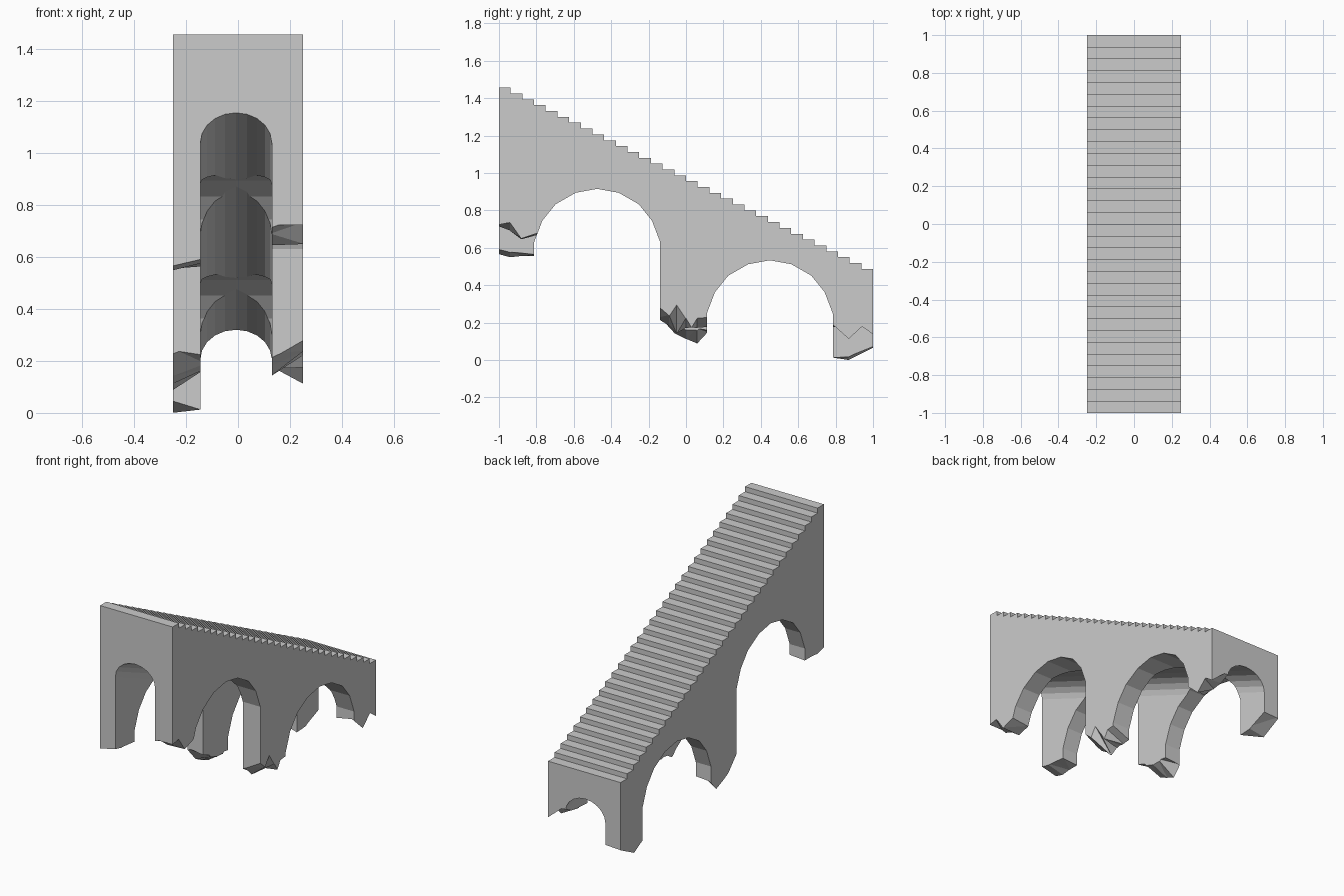
import bpy, bmesh
from math import cos, sin, pi

if "Cube" in bpy.data.objects:
    bpy.data.objects.remove(bpy.data.objects["Cube"])

W = 0.25        # half width of the bridge
BASE = -0.15    # legs run down to here before their ragged ends are cut


def loft(name, a, b, tri=False):
    """Closed solid between two matching loops of 3D points."""
    bm = bmesh.new()
    va = [bm.verts.new(p) for p in a]
    vb = [bm.verts.new(p) for p in b]
    n = len(a)
    bm.faces.new(va)
    bm.faces.new(vb[::-1])
    for i in range(n):
        j = (i + 1) % n
        bm.faces.new((va[j], va[i], vb[i], vb[j]))
    if tri:
        bmesh.ops.triangulate(bm, faces=bm.faces[:])
    bmesh.ops.recalc_face_normals(bm, faces=bm.faces[:])
    me = bpy.data.meshes.new(name)
    bm.to_mesh(me)
    bm.free()
    ob = bpy.data.objects.new(name, me)
    bpy.context.collection.objects.link(ob)
    return ob


def cut(ob, cutter):
    cutter.hide_render = True
    m = ob.modifiers.new("cut", 'BOOLEAN')
    m.operation = 'DIFFERENCE'
    m.solver = 'EXACT'
    m.object = cutter
    bpy.context.view_layer.objects.active = ob
    bpy.ops.object.modifier_apply(modifier=m.name)
    bpy.data.objects.remove(cutter, do_unlink=True)


# side arch shape as (offset from centre, height above spring)
HALF = [(0.337, 0.0), (0.293, 0.115), (0.222, 0.203), (0.115, 0.264)]


def side_arch(yc, spring):
    right = [(yc + o, spring + h) for o, h in HALF]
    left = [(yc - o, spring + h) for o, h in HALF]
    pts = right + [(yc, spring + 0.285)] + left[::-1]
    return [(pts[0][0], BASE)] + pts + [(pts[-1][0], BASE)]


# stepped top, then the arched underside
profile = [(-1, BASE)]
for i in range(32):
    z = 1.456 - i * 0.03125
    profile += [(-1 + i / 16, z), (-1 + (i + 1) / 16, z)]
profile += [(1, BASE)] + side_arch(0.448, 0.248) + side_arch(-0.475, 0.63)
bridge = loft("stepped_bridge", [(-W, y, z) for y, z in profile],
              [(W, y, z) for y, z in profile])


# sloping vaulted passage along the length
def vault(y):
    spring = 1.04 - 0.4175 * (y + 1)
    pts = [(-0.0075 + 0.1375 * cos(pi * k / 10), y, spring + 0.115 * sin(pi * k / 10))
           for k in range(11)]
    return [(0.13, y, -0.5)] + pts + [(-0.145, y, -0.5)]


cut(bridge, loft("passage_cutter", vault(-1.1), vault(1.1)))

# broken leg ends: side, y stations, outer edge heights, inner edge heights
LEGS = [
    (1, (-1, -0.94, -0.88, -0.81), (0.72, 0.735, 0.65, 0.68), (0.72, 0.69, 0.645, 0.67)),
    (-1, (-1, -0.94, -0.88, -0.81), (0.57, 0.548, 0.555, 0.555), (0.6, 0.58, 0.575, 0.565)),
    (1, (-0.14, -0.09, -0.05, 0, 0.03, 0.06, 0.1),
     (0.30, 0.24, 0.30, 0.225, 0.175, 0.225, 0.23),
     (0.225, 0.18, 0.14, 0.17, 0.175, 0.17, 0.175)),
    (-1, (-0.14, -0.06, 0, 0.06, 0.1), (0.25, 0.14, 0.11, 0.085, 0.15),
     (0.23, 0.19, 0.17, 0.17, 0.16)),
    (1, (0.79, 0.87, 0.94, 1), (0.2, 0.11, 0.175, 0.12), (0.175, 0.18, 0.19, 0.23)),
    (-1, (0.79, 0.87, 1), (0.055, 0.0, 0.075), (0.015, 0.02, 0.08)),
]
for side, ys, outer, inner in LEGS:
    ys = [ys[0] - 0.02, *ys[1:-1], ys[-1] + 0.02]
    loops = []
    for x, zs in ((side * 0.255, outer), (side * 0.125, inner)):
        loops.append([(x, y, z) for y, z in zip(ys, zs)]
                     + [(x, ys[-1], -0.4), (x, ys[0], -0.4)])
    cut(bridge, loft("leg_end_cutter", *loops, tri=True))
